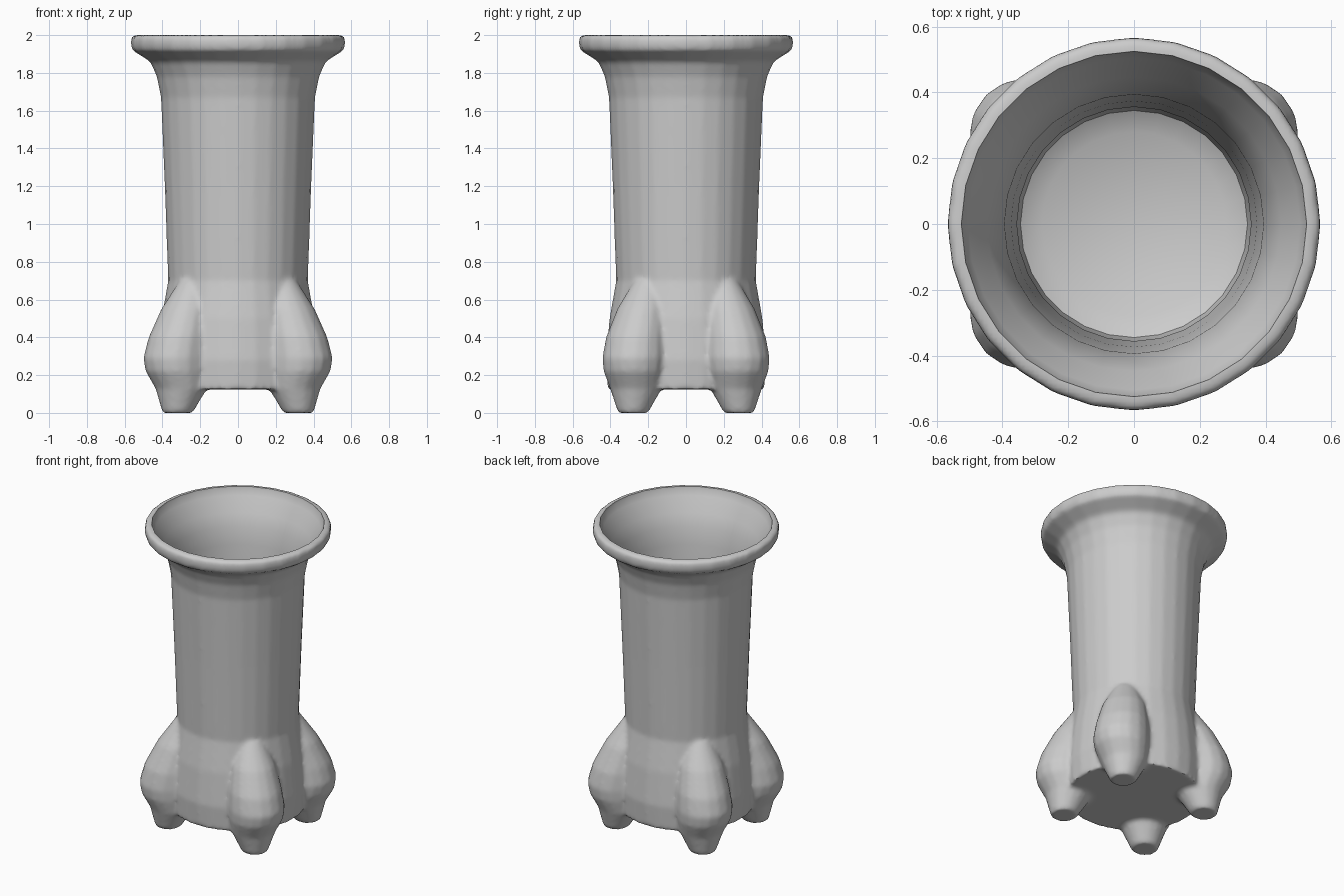
import bpy, bmesh
from math import cos, sin, pi

if "Cube" in bpy.data.objects:
    bpy.data.objects.remove(bpy.data.objects["Cube"])


def loft(name, rings, sides):
    """Closed solid from circular rings (cx, cy, z, radius), bottom to top."""
    bm = bmesh.new()
    loops = []
    for cx, cy, z, r in rings:
        loops.append([bm.verts.new((cx + r * cos(2 * pi * i / sides),
                                    cy + r * sin(2 * pi * i / sides), z))
                      for i in range(sides)])
    for a, b in zip(loops, loops[1:]):
        for i in range(sides):
            j = (i + 1) % sides
            bm.faces.new((a[i], a[j], b[j], b[i]))
    bm.faces.new(loops[0][::-1])
    bm.faces.new(loops[-1])
    bmesh.ops.recalc_face_normals(bm, faces=bm.faces)
    me = bpy.data.meshes.new(name)
    bm.to_mesh(me)
    bm.free()
    ob = bpy.data.objects.new(name, me)
    bpy.context.collection.objects.link(ob)
    return ob


def lathe(name, profile, sides=28):
    return loft(name, [(0, 0, z, r) for r, z in profile], sides)


# solid vase body: base, tapering tube, flared neck and rolled rim
body = lathe("vase", [
    (0.415, 0.125), (0.425, 0.28), (0.405, 0.50), (0.370, 0.70),
    (0.388, 1.20), (0.408, 1.67), (0.430, 1.78), (0.465, 1.86),
    (0.560, 1.92), (0.568, 1.95), (0.566, 1.985), (0.556, 2.0)])

# four bulbous feet on the diagonals
foot = [(0.32, 0.28, 0.0, 0.080), (0.30, 0.265, 0.13, 0.138),
        (0.325, 0.272, 0.22, 0.165), (0.33, 0.272, 0.29, 0.172),
        (0.312, 0.262, 0.40, 0.162), (0.272, 0.23, 0.55, 0.135),
        (0.235, 0.20, 0.70, 0.075)]
feet = [loft("foot", [(sx * x, sy * y, z, r) for x, y, z, r in foot], 16)
        for sx in (-1, 1) for sy in (-1, 1)]

# fuse feet and body into one softly blended skin
bpy.ops.object.select_all(action='DESELECT')
for ob in feet + [body]:
    ob.select_set(True)
bpy.context.view_layer.objects.active = body
bpy.ops.object.join()
fuse = body.modifiers.new("fuse", 'REMESH')
fuse.mode = 'VOXEL'
fuse.voxel_size = 0.014
soft = body.modifiers.new("soften", 'SMOOTH')
soft.factor = 0.5
soft.iterations = 5

# hollow inside
cavity = lathe("cavity", [
    (0.28, 0.20), (0.345, 0.24), (0.358, 0.32), (0.356, 0.70),
    (0.374, 1.20), (0.394, 1.67), (0.418, 1.78), (0.447, 1.86),
    (0.505, 1.95), (0.522, 1.985), (0.535, 2.05)])
cavity.hide_render = True
cut = body.modifiers.new("hollow", 'BOOLEAN')
cut.operation = 'DIFFERENCE'
cut.solver = 'EXACT'
cut.object = cavity
for name in [m.name for m in body.modifiers]:
    bpy.ops.object.modifier_apply(modifier=name)
bpy.data.objects.remove(cavity)

bpy.ops.object.shade_smooth_by_angle(angle=0.8)
